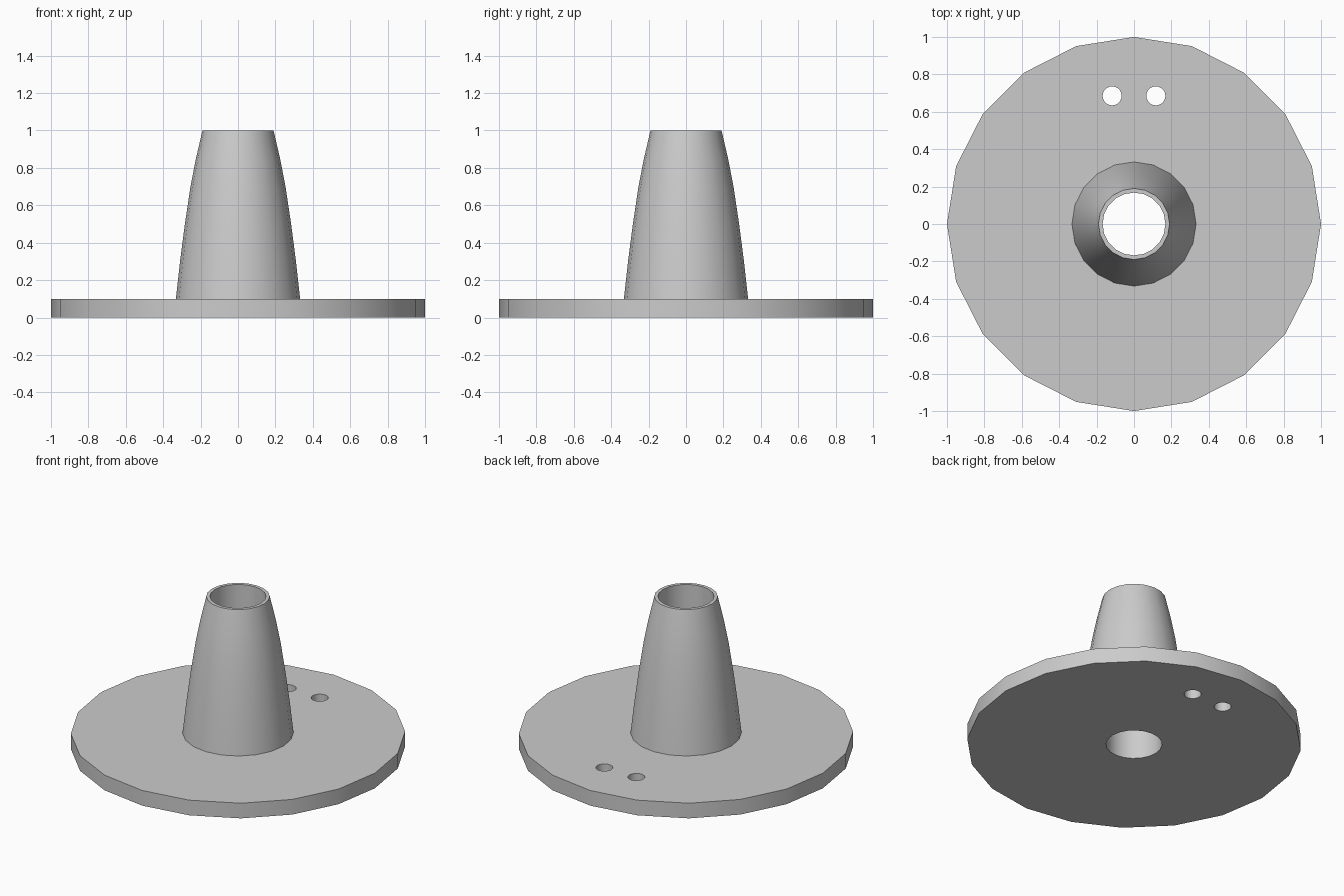
import bpy
import bmesh
import math
from mathutils import Matrix

cube = bpy.data.objects.get("Cube")
if cube:
    bpy.data.objects.remove(cube, do_unlink=True)

SIDES = 20
BORE = 0.168
PLATE_TOP = 0.1

# Single grey material
grey = bpy.data.materials.new("plain grey")
grey.use_nodes = True
colour = (0.6, 0.6, 0.6, 1)
grey.diffuse_color = colour
grey.node_tree.nodes["Principled BSDF"].inputs["Base Color"].default_value = colour


def finish(bm, name):
    bmesh.ops.recalc_face_normals(bm, faces=bm.faces)
    mesh = bpy.data.meshes.new(name)
    bm.to_mesh(mesh)
    bm.free()
    mesh.materials.append(grey)
    obj = bpy.data.objects.new(name, mesh)
    bpy.context.collection.objects.link(obj)
    return obj


def lathe(name, profile):
    """Revolve a closed (radius, height) profile about z."""
    bm = bmesh.new()
    rings = []
    for i in range(SIDES):
        a = math.tau * i / SIDES
        rings.append([bm.verts.new((r * math.cos(a), r * math.sin(a), z))
                      for r, z in profile])
    n = len(profile)
    for i in range(SIDES):
        here, there = rings[i], rings[(i + 1) % SIDES]
        for j in range(n):
            k = (j + 1) % n
            bm.faces.new((here[j], there[j], there[k], here[k]))
    return finish(bm, name)


def peg(name, x, y, radius):
    """Upright cylinder used to drill through the plate."""
    bm = bmesh.new()
    bmesh.ops.create_cone(bm, cap_ends=True, segments=SIDES, radius1=radius,
                          radius2=radius, depth=0.4,
                          matrix=Matrix.Translation((x, y, PLATE_TOP / 2)))
    obj = finish(bm, name)
    obj.hide_render = True
    return obj


# Round plate and bowed hollow cone with a straight bore, in one body
cone_curve = [(0.332, PLATE_TOP), (0.31, 0.3), (0.284, 0.5),
              (0.254, 0.7), (0.225, 0.85), (0.19, 1)]
body = lathe("flanged_cone",
             [(BORE, 0), (1, 0), (1, PLATE_TOP)] + cone_curve + [(BORE, 1)])

# Pair of small holes near the back edge
bpy.context.view_layer.objects.active = body
for side in (-1, 1):
    cutter = peg("hole_cutter", side * 0.117, 0.685, 0.051)
    drill = body.modifiers.new("drill", 'BOOLEAN')
    drill.operation = 'DIFFERENCE'
    drill.solver = 'EXACT'
    drill.object = cutter
    bpy.ops.object.modifier_apply(modifier=drill.name)
    bpy.data.objects.remove(cutter, do_unlink=True)

# Smooth round walls, crisp rims
bpy.ops.object.select_all(action='DESELECT')
body.select_set(True)
bpy.ops.object.shade_smooth_by_angle(angle=math.radians(30))
